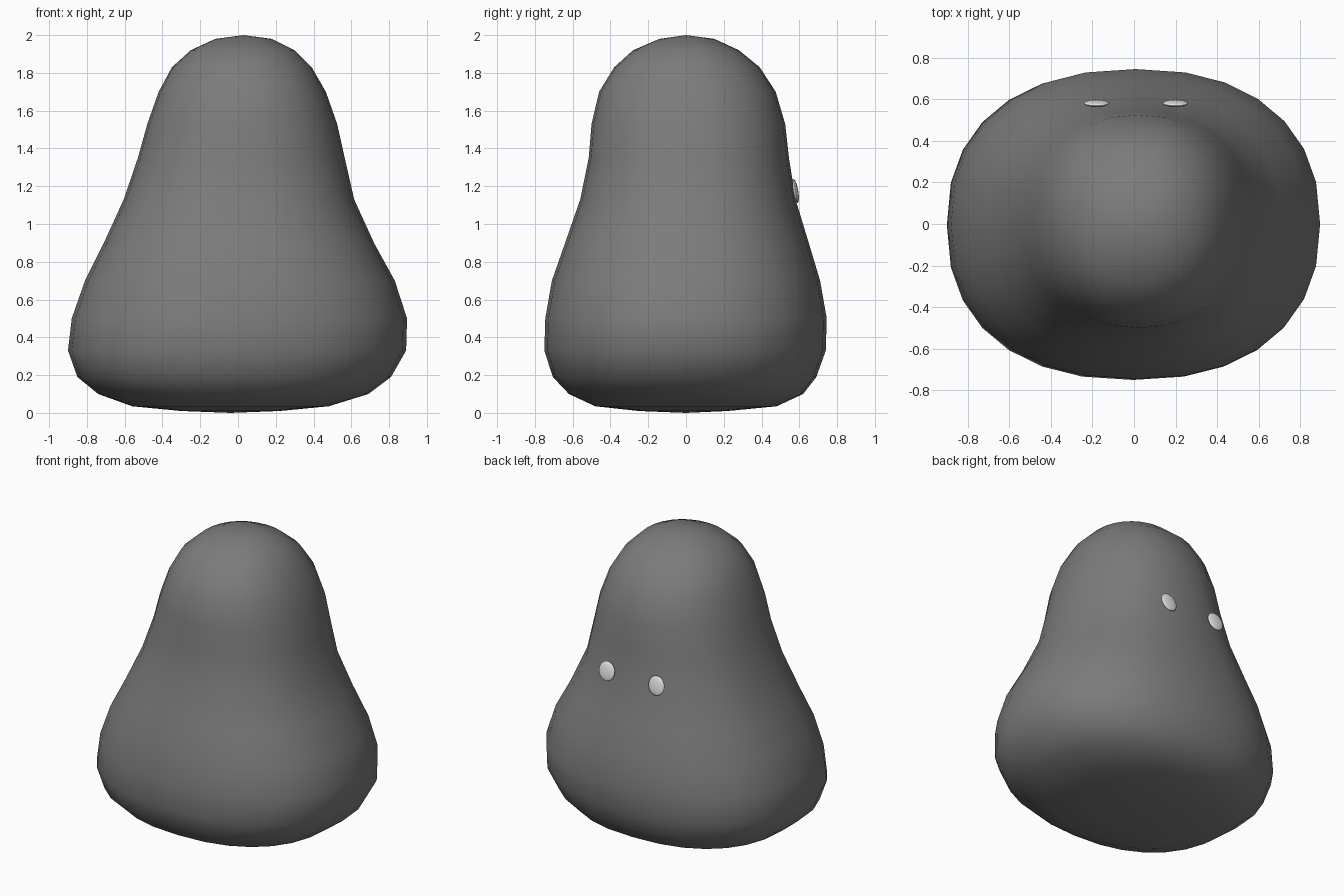
import bpy, bmesh, math

if "Cube" in bpy.data.objects:
    bpy.data.objects.remove(bpy.data.objects["Cube"])

def material(name, colour):
    m = bpy.data.materials.new(name)
    m.diffuse_color = (*colour, 1)
    m.use_nodes = True
    m.node_tree.nodes["Principled BSDF"].inputs["Base Color"].default_value = m.diffuse_color
    return m

grey = material("dark grey", (0.2, 0.2, 0.2))
white = material("off white", (0.8, 0.8, 0.8))

# Body outline: height, left, right, front, back
RINGS = [
    (0.01, -0.30, 0.22, -0.25, 0.22), (0.035, -0.56, 0.48, -0.48, 0.48),
    (0.10, -0.74, 0.69, -0.62, 0.62), (0.19, -0.85, 0.81, -0.705, 0.69),
    (0.33, -0.90, 0.89, -0.75, 0.74), (0.50, -0.88, 0.895, -0.745, 0.745),
    (0.70, -0.81, 0.83, -0.71, 0.71), (0.90, -0.71, 0.72, -0.64, 0.65),
    (1.13, -0.605, 0.615, -0.56, 0.58), (1.35, -0.53, 0.565, -0.515, 0.545),
    (1.53, -0.48, 0.525, -0.50, 0.525), (1.70, -0.42, 0.465, -0.46, 0.475),
    (1.83, -0.35, 0.39, -0.38, 0.39), (1.92, -0.25, 0.30, -0.28, 0.28),
    (1.98, -0.12, 0.18, -0.14, 0.15),
]
SIDES = 28

def build_body():
    bm = bmesh.new()
    loops = []
    for z, x0, x1, y0, y1 in RINGS:
        # Rounded-square section, boxier towards the base
        power = 2 / (2.35 - 0.2 * z / 2)
        loop = []
        for i in range(SIDES):
            a = 2 * math.pi * i / SIDES
            c, s = math.cos(a), math.sin(a)
            x = (x0 + x1) / 2 + math.copysign(abs(c) ** power, c) * (x1 - x0) / 2
            y = (y0 + y1) / 2 + math.copysign(abs(s) ** power, s) * (y1 - y0) / 2
            loop.append(bm.verts.new((x, y, z)))
        loops.append(loop)
    for low, high in zip(loops, loops[1:]):
        for i in range(SIDES):
            j = (i + 1) % SIDES
            bm.faces.new((low[i], low[j], high[j], high[i]))
    # Close the base and crown
    base = bm.verts.new((-0.04, 0, 0))
    crown = bm.verts.new((0.03, 0, 2))
    for i in range(SIDES):
        j = (i + 1) % SIDES
        bm.faces.new((base, loops[0][j], loops[0][i]))
        bm.faces.new((crown, loops[-1][i], loops[-1][j]))
    for f in bm.faces:
        f.smooth = True
    mesh = bpy.data.meshes.new("body")
    bm.to_mesh(mesh)
    bm.free()
    mesh.materials.append(grey)
    body = bpy.data.objects.new("body", mesh)
    bpy.context.collection.objects.link(body)

def build_eye(name, x):
    # Flattened disc leaning with the back surface
    bpy.ops.mesh.primitive_uv_sphere_add(segments=20, ring_count=12, radius=1,
                                         location=(x, 0.58, 1.175))
    eye = bpy.context.object
    eye.name = name
    eye.scale = (0.06, 0.014, 0.065)
    eye.rotation_euler = (math.radians(10), 0, 0)
    bpy.ops.object.shade_smooth()
    eye.data.materials.append(white)

build_body()
build_eye("left_eye", -0.18)
build_eye("right_eye", 0.20)
